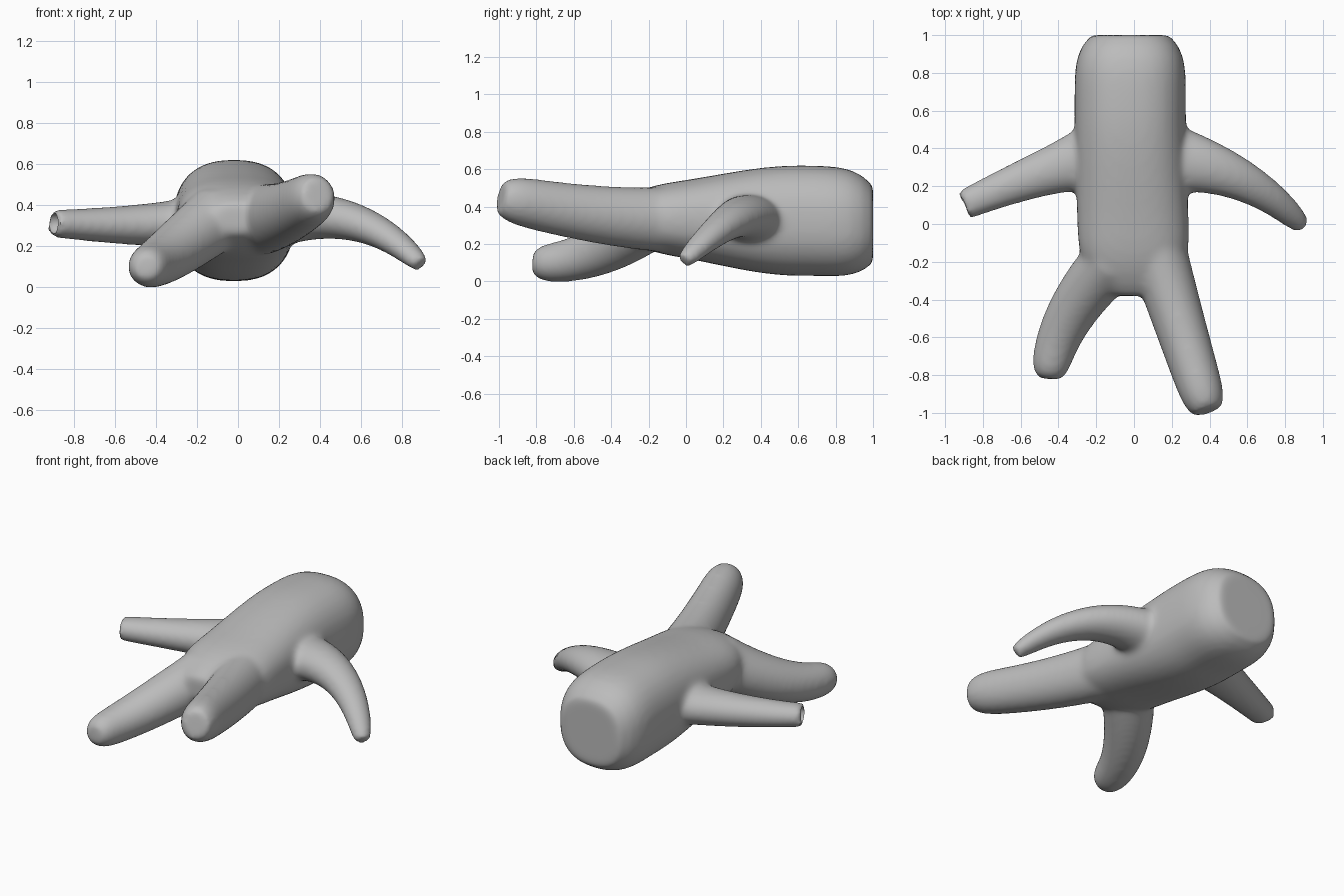
import bpy, bmesh, math
from mathutils import Vector

if "Cube" in bpy.data.objects:
    bpy.data.objects.remove(bpy.data.objects["Cube"])

SIDES = 32
STEPS = 24
UP = Vector((0, 0, 1))


def signed_power(value, exponent):
    return math.copysign(abs(value) ** exponent, value)


def loft(bm, rings, squareness=1.0):
    """Closed tube through rings of (centre, direction, half width, half height)."""
    loops = []
    for centre, direction, width, height in rings:
        side = direction.cross(UP).normalized()
        lift = side.cross(direction).normalized()
        loop = []
        for k in range(SIDES):
            angle = math.tau * k / SIDES
            across = signed_power(math.cos(angle), squareness) * width
            above = signed_power(math.sin(angle), squareness) * height
            loop.append(bm.verts.new(centre + side * across + lift * above))
        loops.append(loop)
    for near, far in zip(loops, loops[1:]):
        for k in range(SIDES):
            j = (k + 1) % SIDES
            bm.faces.new((near[k], near[j], far[j], far[k]))
    bm.faces.new(loops[0][::-1])
    bm.faces.new(loops[-1])


def limb(bm, root, bend, tip, root_radius, tip_radius, flatness, tip_rounding, flare=0):
    """Tapering limb along a bent path, widened by the flare at the torso."""
    root, bend, tip = Vector(root), Vector(bend), Vector(tip)
    rings = []
    for i in range(STEPS + 1):
        t = i / STEPS
        first, second = root.lerp(bend, t), bend.lerp(tip, t)
        radius = root_radius + (tip_radius - root_radius) * t
        radius *= 1 - tip_rounding * t ** 20
        width = radius + flare * (1 - t) ** 4
        rings.append((first.lerp(second, t), second - first, width, radius * flatness))
    loft(bm, rings)


def torso(bm, front, back):
    """Barrel body, deeper towards the blunt head end and rounded at the hips."""
    rings = []
    for i in range(STEPS + 1):
        y = front + (back - front) * i / STEPS
        rise = min(max((y + 0.3) / 0.9, 0), 1)
        rise = rise * rise * (3 - 2 * rise)
        head = max((y - 0.6) / 0.4, 0)
        hip = max(y / front, 0)
        taper = 1 - 0.3 * head ** 5 - 0.6 * hip ** 3
        depth = 0.18 + 0.115 * rise
        centre = Vector((-0.02 * rise, y, 0.335 - 0.01 * rise - 0.02 * head ** 2))
        rings.append((centre, Vector((0, -1, 0)), 0.295 * taper, depth * taper))
    loft(bm, rings, 0.83)


# Torso, legs and arms as overlapping closed tubes
bm = bmesh.new()
torso(bm, -0.38, 1)
limb(bm, (0.11, -0.1, 0.33), (0.23, -0.5, 0.34), (0.39, -0.99, 0.45), 0.16, 0.115, 1.1, 0.3)
limb(bm, (-0.1, -0.18, 0.34), (-0.42, -0.5, 0.08), (-0.45, -0.82, 0.1), 0.16, 0.095, 1, 0.4)
hand = (-0.9, 0.1, 0.31)
limb(bm, (-0.15, 0.37, 0.32), (-0.5, 0.28, 0.29), hand, 0.15, 0.08, 0.85, 0, 0.06)
limb(bm, (0.15, 0.35, 0.32), (0.6, 0.3, 0.42), (0.89, -0.01, 0.11), 0.16, 0.06, 0.85, 0.2, 0.04)
bmesh.ops.recalc_face_normals(bm, faces=bm.faces)
mesh = bpy.data.meshes.new("body")
bm.to_mesh(mesh)
bm.free()
body = bpy.data.objects.new("body", mesh)
bpy.context.collection.objects.link(body)

# Helper that scoops out the open right hand
bpy.ops.mesh.primitive_uv_sphere_add(radius=0.05, location=hand)
scoop = bpy.context.object
scoop.name = "hand_scoop"
bpy.ops.object.shade_smooth()
scoop.hide_render = True
scoop.hide_viewport = True

# Fuse the parts into one skin, soften the joints, scoop the hand
fuse = body.modifiers.new("fuse", 'REMESH')
fuse.mode = 'VOXEL'
fuse.voxel_size = 0.016
fuse.use_smooth_shade = True
soften = body.modifiers.new("soften", 'SMOOTH')
soften.factor = 0.5
soften.iterations = 16
hollow = body.modifiers.new("hollow", 'BOOLEAN')
hollow.operation = 'DIFFERENCE'
hollow.object = scoop
crisp = body.modifiers.new("crisp_rim", 'EDGE_SPLIT')
crisp.split_angle = math.radians(40)

# Plain grey clay
shade = (0.5, 0.5, 0.5, 1)
grey = bpy.data.materials.new("grey clay")
grey.use_nodes = True
grey.diffuse_color = shade
grey.node_tree.nodes["Principled BSDF"].inputs["Base Color"].default_value = shade
for part in (body, scoop):
    part.data.materials.append(grey)
